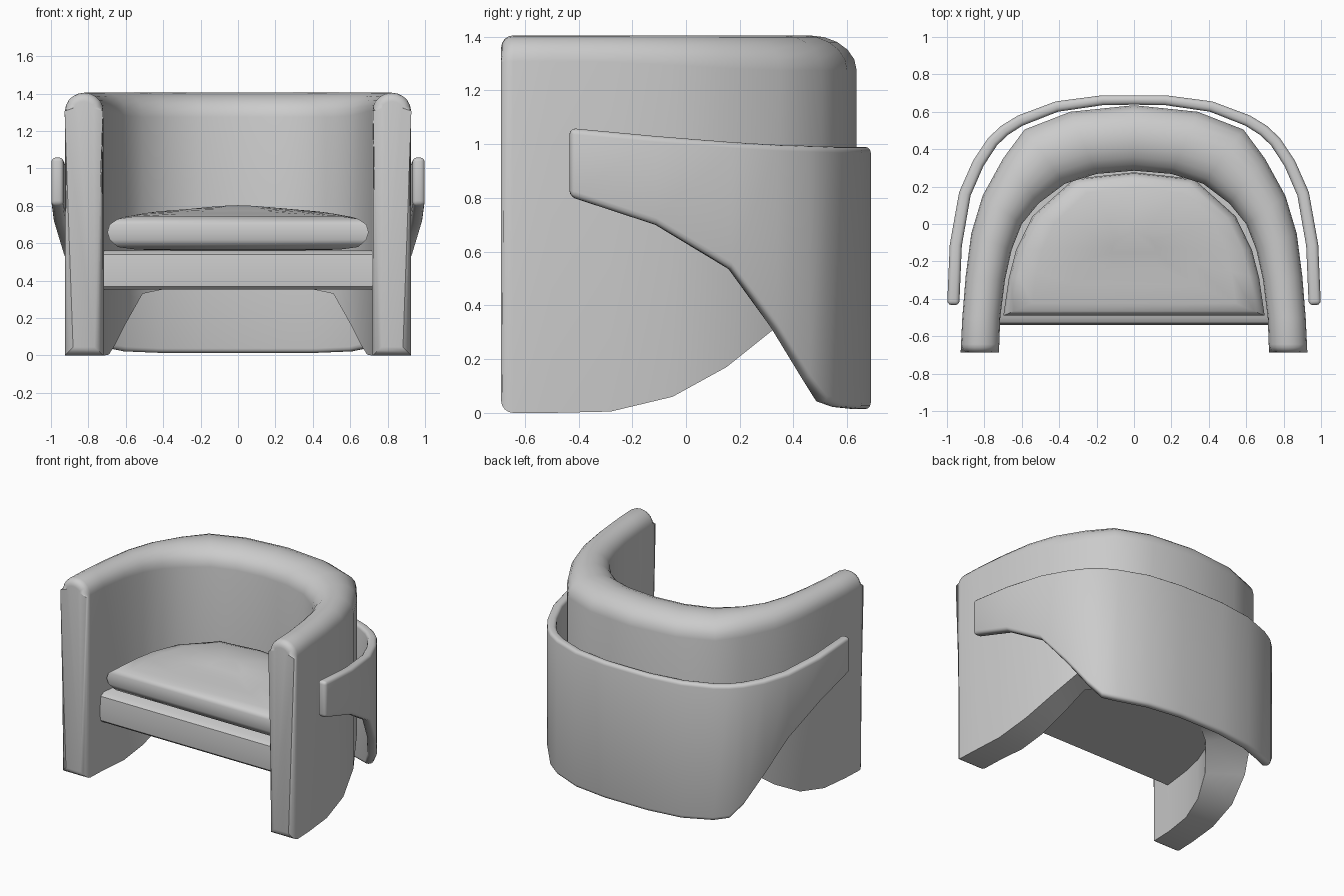
import bpy, bmesh, math
from mathutils import Vector

if "Cube" in bpy.data.objects:
    bpy.data.objects.remove(bpy.data.objects["Cube"])


def finish(bm, name, bevel=0.0, angle=40):
    bmesh.ops.recalc_face_normals(bm, faces=bm.faces)
    mesh = bpy.data.meshes.new(name)
    bm.to_mesh(mesh)
    bm.free()
    ob = bpy.data.objects.new(name, mesh)
    bpy.context.collection.objects.link(ob)
    bpy.ops.object.select_all(action='DESELECT')
    ob.select_set(True)
    bpy.context.view_layer.objects.active = ob
    if bevel:
        m = ob.modifiers.new("soft_edges", 'BEVEL')
        m.width, m.segments = bevel, 3
        m.limit_method, m.angle_limit = 'ANGLE', math.radians(60)
        bpy.ops.object.modifier_apply(modifier=m.name)
    bpy.ops.object.shade_smooth_by_angle(angle=math.radians(angle))
    return ob


def loft(rings):
    """Skin closed rings, cap both ends; returns the bmesh and its caps."""
    bm = bmesh.new()
    vs = [[bm.verts.new(p) for p in r] for r in rings]
    n = len(vs[0])
    for a, b in zip(vs, vs[1:]):
        for i in range(n):
            j = (i + 1) % n
            bm.faces.new((a[i], a[j], b[j], b[i]))
    return bm, [bm.faces.new(vs[0]), bm.faces.new(vs[-1])]


def mirrored(half, flips):
    """Extend right-half stations (last one at x = 0) over the left side."""
    return half + [tuple(-v if i in flips else v for i, v in enumerate(s))
                   for s in half[-2::-1]]


# Shell: outer x, y, inner x, y, underside height
shell = mirrored([
    (.927, -.688, .722, -.688, 0), (.918, -.50, .715, -.50, 0),
    (.90, -.28, .69, -.30, .005), (.87, -.05, .655, -.14, .06),
    (.81, .15, .60, .0, .17), (.70, .35, .51, .11, .33),
    (.585, .505, .37, .215, .36), (.34, .60, .20, .268, .36),
    (0, .635, 0, .285, .36)], (0, 2))
rings = []
for ox, oy, ix, iy, zb in shell:
    o, i = Vector((ox, oy, 0)), Vector((ix, iy, 0))
    mid, half = (o + i) / 2, (o - i) / 2
    rise = min(.13, half.length * .95)
    ring = [(ox, oy, zb)]
    for k in range(11):
        t = math.pi * k / 10
        p = mid + half * math.cos(t)
        ring.append((p.x, p.y, 1.405 - rise + rise * math.sin(t)))
    ring.append((ix, iy, zb))
    rings.append(ring)
bm, caps = loft(rings)
edges = list({e for f in caps for e in f.edges})
bmesh.ops.bevel(bm, geom=edges, offset=.045, segments=4, profile=.5,
                affect='EDGES', clamp_overlap=True)
finish(bm, "armchair_shell")

# Wrap-around back band: outer x, y, lower and upper height
band = mirrored([
    (.999, -.432, .805, 1.06), (.985, -.11, .70, 1.03),
    (.935, .17, .535, 1.008), (.86, .34, .315, .998),
    (.78, .46, .13, .994), (.71, .525, .04, .992), (.62, .58, .022, .99),
    (.42, .655, .014, .99), (.17, .688, .014, .99), (0, .688, .014, .99)],
    (0,))
rings = []
for k, (x, y, lo, hi) in enumerate(band):
    a, b = band[max(k - 1, 0)], band[min(k + 1, len(band) - 1)]
    d = Vector((b[0] - a[0], b[1] - a[1])).normalized()
    t = .05 + .015 * min(1, abs(x))
    qx, qy = x - d.y * t, y + d.x * t
    rings.append([(x, y, lo), (x, y, hi), (qx, qy, hi), (qx, qy, lo)])
bm, caps = loft(rings)
finish(bm, "back_band", .022)


def plan(front_y, inset):
    """Seat outline following the inside of the shell."""
    half = [(.72, front_y), (.69, -.28), (.65, -.13), (.56, .05),
            (.33, .25), (0, .285)]
    half = [(x * (1 - inset), y if k == 0 else y - inset * .3)
            for k, (x, y) in enumerate(half)]
    return mirrored(half, (0,))


# Seat base: slab with a softly rounded front, tucked into the shell
rings = []
for z, front in ((.352, -.515), (.37, -.535), (.45, -.54), (.54, -.53),
                 (.56, -.50)):
    rings.append([(x, y if y < -.4 else y + .03, z)
                  for x, y in plan(front, 0)])
bm, caps = loft(rings)
finish(bm, "seat_base", angle=35)

# Seat cushion: stacked scaled outlines with a domed top
rings = []
for z, s in ((.562, .5), (.566, .80), (.58, .93), (.62, .985), (.66, 1),
             (.70, .985), (.73, .93), (.745, .80), (.757, .5), (.763, .2)):
    ring = []
    for x, y in plan(-.49, .03):
        wide = 1 - .14 * (1 - s)
        tilt = .04 * (y + .49) / .77 * (z - .56) / .2
        k = s if y > -.4 else 1 - (1 - s) * .9
        ring.append((x * s * wide, -.12 + (y + .12) * k, z + tilt))
    rings.append(ring)
bm, caps = loft(rings)
finish(bm, "seat_cushion", angle=50)
